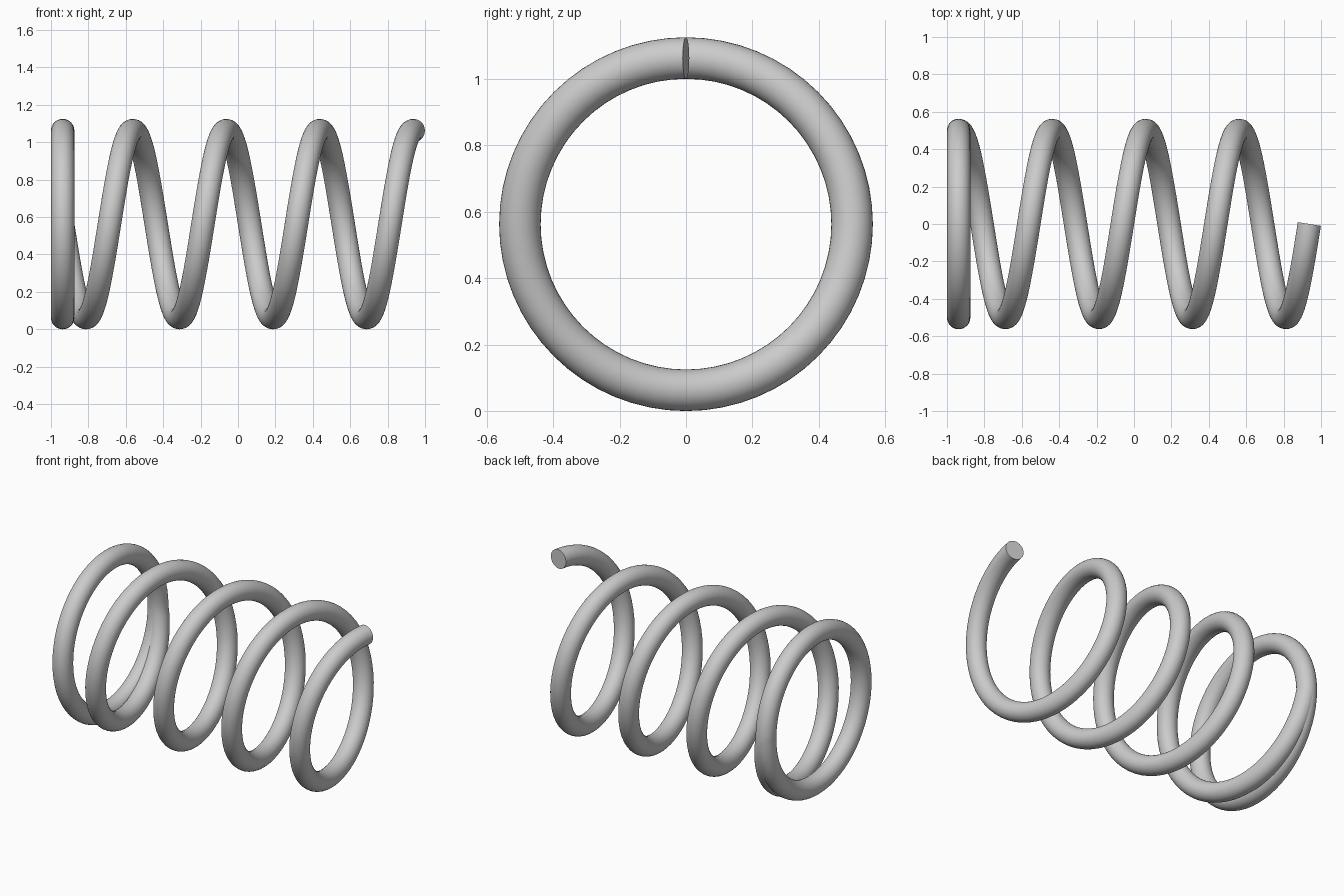
import bpy, bmesh
from math import sin, cos, pi
from mathutils import Vector

if "Cube" in bpy.data.objects:
    bpy.data.objects.remove(bpy.data.objects["Cube"])

COIL_R, WIRE_R, PITCH = 0.5, 0.0625, 0.5
TURNS, STEPS, SIDES = 3.75, 64, 32


def path(t):
    """Wire centre after t turns; the turn before t = 0 lies flat."""
    a = 2 * pi * t
    return Vector((-0.9375 + PITCH * max(t, 0), COIL_R * cos(a),
                   COIL_R + WIRE_R - COIL_R * sin(a)))


# Sweep a round section along one flat end turn and the open coil
bm = bmesh.new()
rings = []
for i in range(int((TURNS + 1) * STEPS) + 1):
    t = i / STEPS - 1
    tangent = (path(t + 0.005) - path(t - 0.005)).normalized()
    radial = Vector((0, cos(2 * pi * t), -sin(2 * pi * t)))
    side = tangent.cross(radial)
    rings.append([bm.verts.new(path(t) + WIRE_R * (
        radial * cos(2 * pi * k / SIDES) + side * sin(2 * pi * k / SIDES)))
        for k in range(SIDES)])
for a, b in zip(rings, rings[1:]):
    for k in range(SIDES):
        n = (k + 1) % SIDES
        bm.faces.new((a[k], a[n], b[n], b[k]))

# Flat wire ends
bm.faces.new(rings[0][::-1])
bm.faces.new(rings[-1])
bmesh.ops.recalc_face_normals(bm, faces=bm.faces[:])

mesh = bpy.data.meshes.new("coil_spring")
bm.to_mesh(mesh)
bm.free()
spring = bpy.data.objects.new("coil_spring", mesh)
bpy.context.collection.objects.link(spring)
bpy.context.view_layer.objects.active = spring
spring.select_set(True)
bpy.ops.object.shade_smooth_by_angle()
